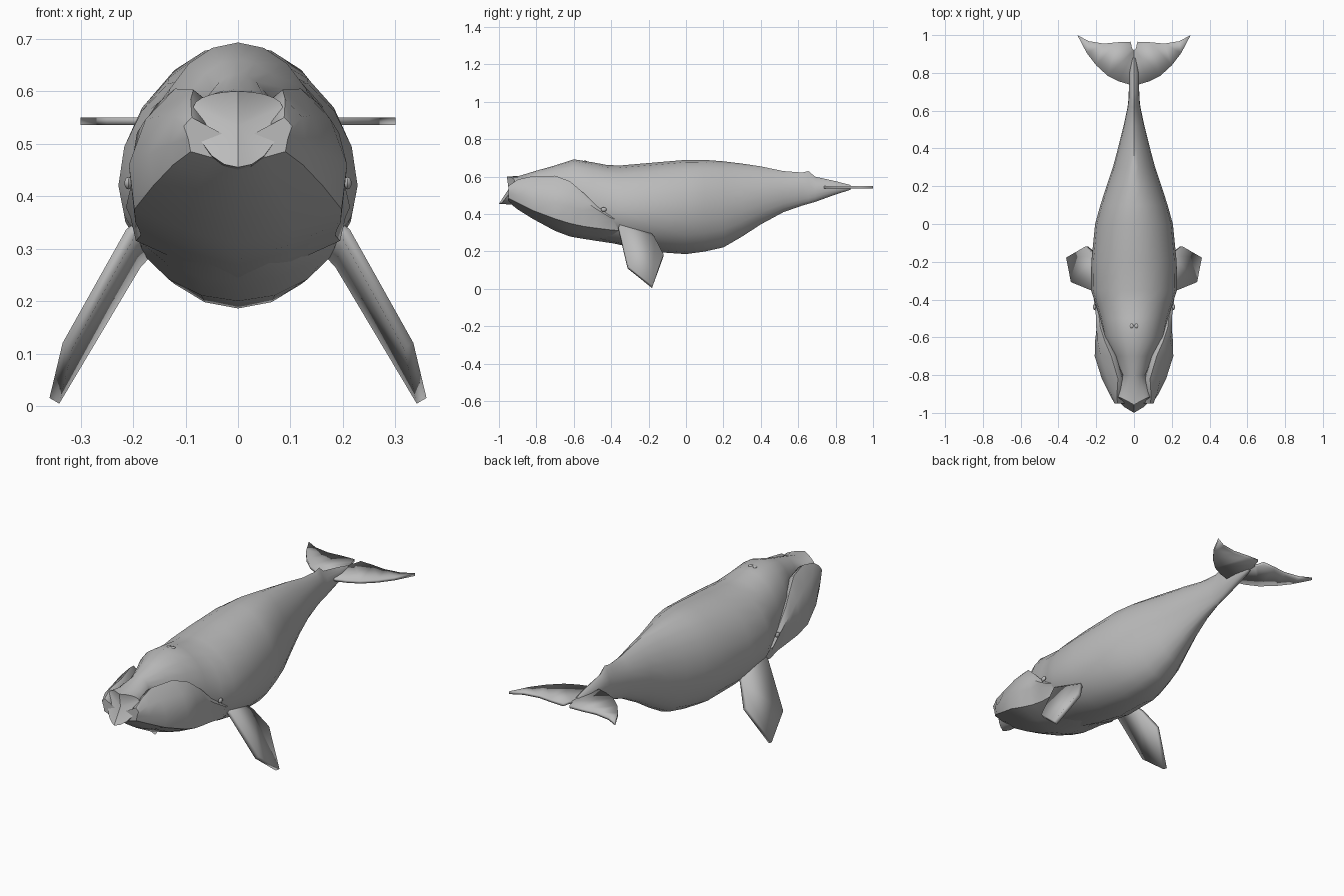
import bpy, bmesh, math

cube = bpy.data.objects.get("Cube")
if cube:
    bpy.data.objects.remove(cube)

skin = bpy.data.materials.new("whale grey")
skin.use_nodes = True
GREY = (0.5, 0.5, 0.5, 1)
skin.diffuse_color = GREY
skin.node_tree.nodes["Principled BSDF"].inputs["Base Color"].default_value = GREY


def finish(name, bm, angle=40):
    bmesh.ops.recalc_face_normals(bm, faces=bm.faces)
    mesh = bpy.data.meshes.new(name)
    bm.to_mesh(mesh)
    bm.free()
    obj = bpy.data.objects.new(name, mesh)
    bpy.context.collection.objects.link(obj)
    mesh.materials.append(skin)
    bpy.ops.object.select_all(action="DESELECT")
    obj.select_set(True)
    bpy.context.view_layer.objects.active = obj
    bpy.ops.object.shade_smooth_by_angle(angle=math.radians(angle))
    return obj


def loft(name, rings, angle=40):
    """Skin a row of closed rings and cap both ends."""
    bm = bmesh.new()
    rows = [[bm.verts.new(p) for p in ring] for ring in rings]
    n = len(rows[0])
    for a, b in zip(rows, rows[1:]):
        for i in range(n):
            j = (i + 1) % n
            bm.faces.new((a[i], a[j], b[j], b[i]))
    for row in (rows[0], rows[-1]):
        cap = bm.faces.new(row)
        bmesh.ops.poke(bm, faces=[cap])
    return finish(name, bm, angle)


def mirror_ring(half):
    """Close a half section whose first and last points lie on the centre plane."""
    return half + [(-x, y, z) for x, y, z in reversed(half[1:-1])]


# Body and upper jaw: y, half width, top, bottom, height of the widest point
BODY = [
    (-1, .085, .60, .455, .57), (-.92, .08, .605, .45, .55),
    (-.8, .06, .632, .42, .56), (-.7, .105, .66, .34, .53),
    (-.6, .16, .693, .3, .48), (-.5, .18, .677, .27, .45),
    (-.42, .205, .662, .25, .43), (-.35, .228, .66, .235, .42),
    (-.2, .226, .673, .2, .42), (0, .206, .69, .186, .43),
    (.1, .178, .69, .2, .44), (.2, .146, .682, .222, .45),
    (.3, .112, .67, .28, .47), (.4, .085, .655, .345, .5),
    (.52, .055, .63, .41, .52), (.62, .034, .622, .445, .53),
    (.655, .03, .63, .455, .53), (.69, .028, .6, .465, .53),
    (.8, .026, .576, .505, .54), (.88, .01, .555, .53, .543),
]
STEPS = 10


def body_ring(y, w, top, bottom, mid):
    half = []
    peak = 1 + max(0, min(0.8, (y - 0.1) * 1.6))
    prow = max(0, min(1, (-0.85 - y) / 0.1))
    for i in range(STEPS + 1):
        t = math.pi * i / STEPS
        x, c = abs(math.sin(t)), math.cos(t)
        if c > 0:
            x = x ** peak
        z = mid + c * (top - mid if c > 0 else mid - bottom)
        x = 0 if i in (0, STEPS) else x * w
        # The snout is cut back into a pointed, raked prow
        shift = prow * (0.6 * x + 0.35 * max(0, z - 0.48))
        half.append((x, y + shift, z))
    return mirror_ring(half)


loft("body", [body_ring(*s) for s in BODY])

# Lower jaw with tall arched lips:
# y, half width, keel, rim height, bulge height, lip edge x, lip edge height
JAW = [
    (-.95, .095, .465, .485, .51, .088, .55),
    (-.9, .13, .425, .46, .5, .09, .585),
    (-.82, .17, .375, .42, .48, .085, .603),
    (-.7, .208, .31, .375, .46, .12, .605),
    (-.62, .206, .28, .35, .44, .155, .575),
    (-.55, .198, .268, .335, .42, .178, .515),
    (-.48, .195, .257, .325, .4, .186, .445),
    (-.4, .205, .245, .315, .36, .198, .392),
    (-.33, .18, .24, .31, .34, .18, .37),
]


def jaw_ring(y, w, keel, rim, bulge, lip_x, lip_z):
    return mirror_ring([
        (0, y, keel),
        (w * .5, y, keel + (rim - keel) * .4),
        (w * .95, y, rim),
        (w, y, bulge),
        (w * .5 + lip_x * .5 + .012, y, bulge * .4 + lip_z * .6),
        (lip_x, y, lip_z),
        (lip_x - .025, y, lip_z - .02),
        (lip_x * .5, y, keel + .04),
        (0, y, keel + .03),
    ])


loft("lower_jaw", [jaw_ring(*s) for s in JAW], 45)


def plate(name, points, thickness, side=1):
    """A tapered slab: thick in the middle, thinner at the rim."""
    bm = bmesh.new()
    face = bm.faces.new([bm.verts.new((x * side, y, z)) for x, y, z in points])
    bmesh.ops.triangulate(bm, faces=[face])
    bmesh.ops.recalc_face_normals(bm, faces=bm.faces)
    obj = finish(name, bm, 30)
    mod = obj.modifiers.new("thickness", "SOLIDIFY")
    mod.thickness = thickness
    mod.offset = 0
    return obj


# Flippers and tail flukes, one per side
FLIPPER = [(.16, -.35, .36), (.205, -.36, .33), (.325, -.31, .115),
           (.35, -.18, .01), (.25, -.12, .18), (.195, -.17, .27), (.14, -.22, .33)]
FLUKE = [(0, .72), (.03, .74), (.08, .755), (.14, .785), (.2, .84), (.25, .905),
         (.3, 1), (.24, .968), (.16, .955), (.09, .962), (.018, .965),
         (.01, .93), (0, .92)]
for label, side in (("left", 1), ("right", -1)):
    plate(label + "_flipper", FLIPPER, .022, side)
    plate(label + "_fluke", [(x, y, .543) for x, y in FLUKE], .014, side)

    # Eye bump and blowhole lip
    for part, place, size in (("eye", (.209, -.44, .425), (.008, .016, .012)),
                              ("blowhole", (.012, -.54, .681), (.01, .012, .005))):
        bm = bmesh.new()
        bmesh.ops.create_uvsphere(bm, u_segments=10, v_segments=6, radius=1)
        for v in bm.verts:
            v.co = [c * s + p for c, s, p in zip(v.co, size, place)]
            v.co.x *= side
        finish(label + "_" + part, bm)
